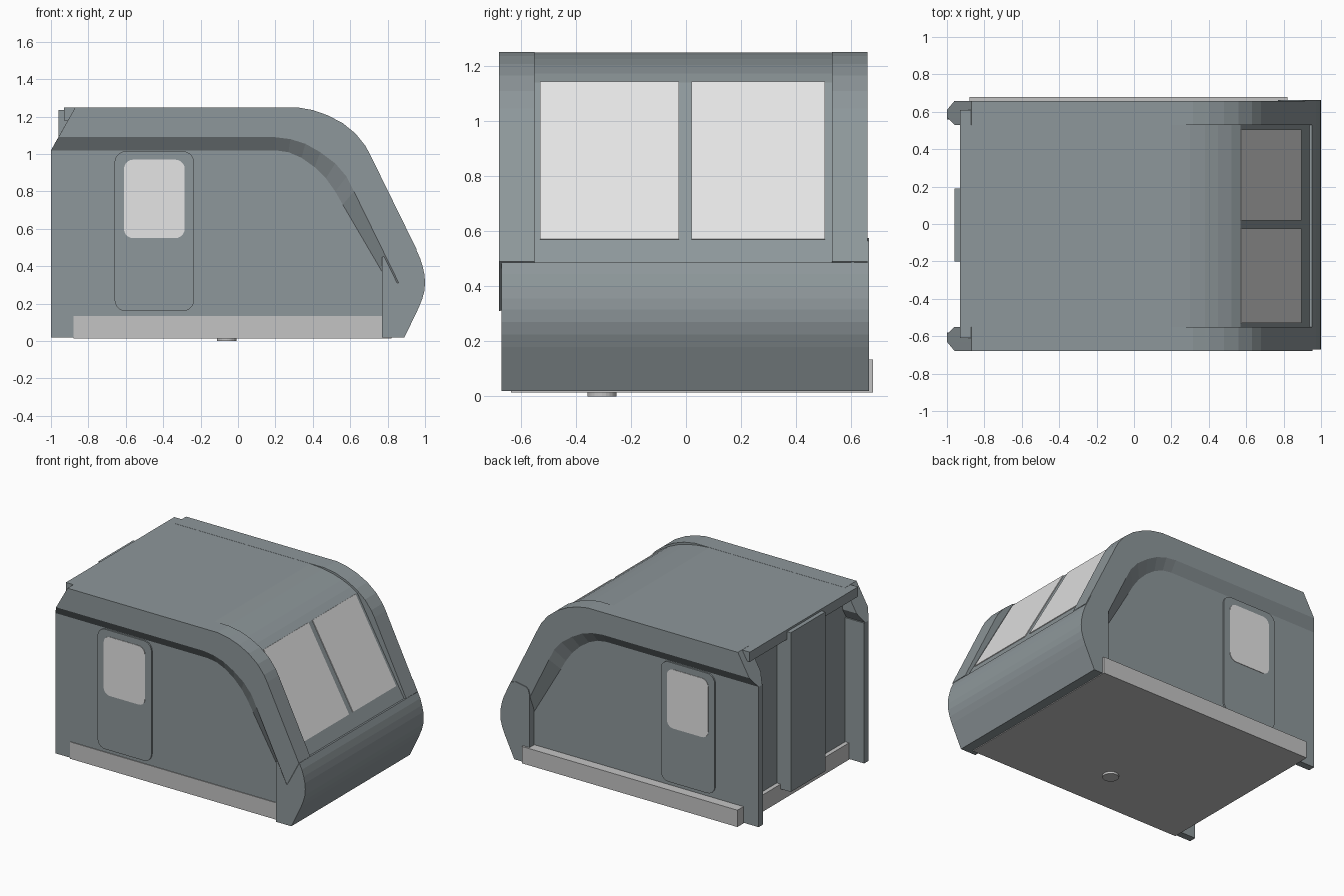
import bpy, bmesh, math

if "Cube" in bpy.data.objects:
    bpy.data.objects.remove(bpy.data.objects["Cube"])

YC = -0.01  # side-to-side centre of the shell


def material(name, rgb):
    m = bpy.data.materials.new(name)
    m.diffuse_color = (*rgb, 1)
    m.use_nodes = True
    m.node_tree.nodes["Principled BSDF"].inputs["Base Color"].default_value = m.diffuse_color
    return m


BODY = material("slate grey", (0.27, 0.31, 0.325))
SILL = material("light grey", (0.55, 0.55, 0.55))
GLASS = material("pale window", (0.78, 0.78, 0.78))


def finish(bm, name, mat):
    bmesh.ops.recalc_face_normals(bm, faces=bm.faces)
    me = bpy.data.meshes.new(name)
    bm.to_mesh(me)
    bm.free()
    me.materials.append(mat)
    ob = bpy.data.objects.new(name, me)
    bpy.context.collection.objects.link(ob)
    return ob


def loft(name, mat, layers):
    """Solid through XZ outlines placed at successive y values."""
    bm = bmesh.new()
    rings = [[bm.verts.new((x, y, z)) for x, z in pts] for y, pts in layers]
    for a, b in zip(rings, rings[1:]):
        for i in range(len(a)):
            j = (i + 1) % len(a)
            bm.faces.new((a[i], a[j], b[j], b[i]))
    caps = [bm.faces.new(rings[0]), bm.faces.new(rings[-1])]
    bmesh.ops.triangulate(bm, faces=caps)
    return finish(bm, name, mat)


def slab(name, mat, y0, y1, pts):
    return loft(name, mat, [(y0, pts), (y1, pts)])


def box(name, mat, x0, x1, y0, y1, z0, z1):
    return slab(name, mat, y0, y1, [(x0, z0), (x1, z0), (x1, z1), (x0, z1)])


def rounded(x0, x1, z0, z1, r, n=5):
    pts = []
    corners = [(x1 - r, z1 - r), (x0 + r, z1 - r), (x0 + r, z0 + r), (x1 - r, z0 + r)]
    for k, (cx, cz) in enumerate(corners):
        for i in range(n + 1):
            a = math.pi / 2 * (k + i / n)
            pts.append((cx + r * math.cos(a), cz + r * math.sin(a)))
    return pts


# Shell profiles
upper = [(-0.87, 1.25), (0.315, 1.25), (0.4, 1.235), (0.48, 1.207), (0.56, 1.165),
         (0.63, 1.108), (0.68, 1.045), (0.705, 1.0), (0.955, 0.49)]
lip_out = [(0.86, 0.31), (0.62, 0.80), (0.58, 0.88), (0.52, 0.95), (0.44, 1.01),
           (0.36, 1.055), (0.28, 1.08), (0.2, 1.09), (-0.96, 1.09)]
lip_in = [(0.80, 0.32), (0.56, 0.73), (0.52, 0.80), (0.47, 0.87), (0.41, 0.93),
          (0.34, 0.98), (0.27, 1.01), (0.2, 1.02), (-1.0, 1.02)]
nose_front = [(0.89, 0.02), (0.967, 0.18), (0.985, 0.225), (0.997, 0.27), (1.0, 0.315),
              (0.997, 0.355), (0.987, 0.40), (0.973, 0.445), (0.953, 0.487)]

# Side walls, overhanging upper bands, doors and door windows
for s, side in ((-1, "front"), (1, "back")):
    def Y(h):
        return YC + s * h
    slab(f"{side}_wall", BODY, Y(0.57), Y(0.62), lip_in + [(-1.0, 0.02), (0.80, 0.02)])
    loft(f"{side}_upper_band", BODY, [
        (Y(0.54), upper + lip_out), (Y(0.58), upper + lip_in),
        (Y(0.62), upper + lip_in), (Y(0.668), upper + lip_out)])
    slab(f"{side}_door", BODY, Y(0.61), Y(0.63), rounded(-0.66, -0.235, 0.16, 1.015, 0.06))
    slab(f"{side}_door_window", GLASS, Y(0.628), Y(0.633),
         rounded(-0.61, -0.285, 0.55, 0.97, 0.05))

# Roof and recessed windscreen
slab("roof_and_windscreen_frame", BODY, YC - 0.541, YC + 0.541, [
    (-0.85, 0.05), (-0.85, 1.249), (0.2, 1.249), (0.3, 1.24), (0.38, 1.225),
    (0.45, 1.203), (0.52, 1.172), (0.57, 1.14), (0.89, 0.57), (0.945, 0.475),
    (0.9, 0.4), (0.8, 0.05)])
nx, nz = 0.872 * 0.005, 0.489 * 0.005
for name, y0, y1 in (("left", -0.53, -0.025), ("right", 0.02, 0.505)):
    slab(f"{name}_windscreen", GLASS, y0, y1, [
        (0.57 - nx, 1.14 - nz), (0.57 + nx, 1.14 + nz),
        (0.89 + nx, 0.57 + nz), (0.89 - nx, 0.57 - nz)])

# Rounded nose and its taller cheek on the back side
slab("nose", BODY, -0.67, 0.66, [(0.77, 0.02)] + nose_front + [(0.93, 0.485), (0.77, 0.45)])
slab("nose_cheek", BODY, 0.6, 0.664, [(0.77, 0.02)] + nose_front + [
    (0.915, 0.565), (0.88, 0.575), (0.80, 0.56), (0.78, 0.545), (0.77, 0.51)])

# Rear end
box("rear_wall", BODY, -0.85, -0.80, YC - 0.58, YC + 0.58, 0.05, 1.2)
box("rear_roof_lip", BODY, -0.93, -0.80, -0.61, 0.61, 1.18, 1.249)
box("rear_column", BODY, -0.96, -0.84, -0.2, 0.19, 0.10, 1.235)

# Floor with side sills
box("floor_sill", SILL, -0.88, 0.82, -0.635, 0.678, 0.015, 0.135)

# Mounting stud under the floor
bm = bmesh.new()
bmesh.ops.create_cone(bm, cap_ends=True, segments=24, radius1=0.053, radius2=0.053, depth=0.02)
bmesh.ops.translate(bm, verts=bm.verts, vec=(-0.06, -0.305, 0.01))
finish(bm, "floor_stud", SILL)
